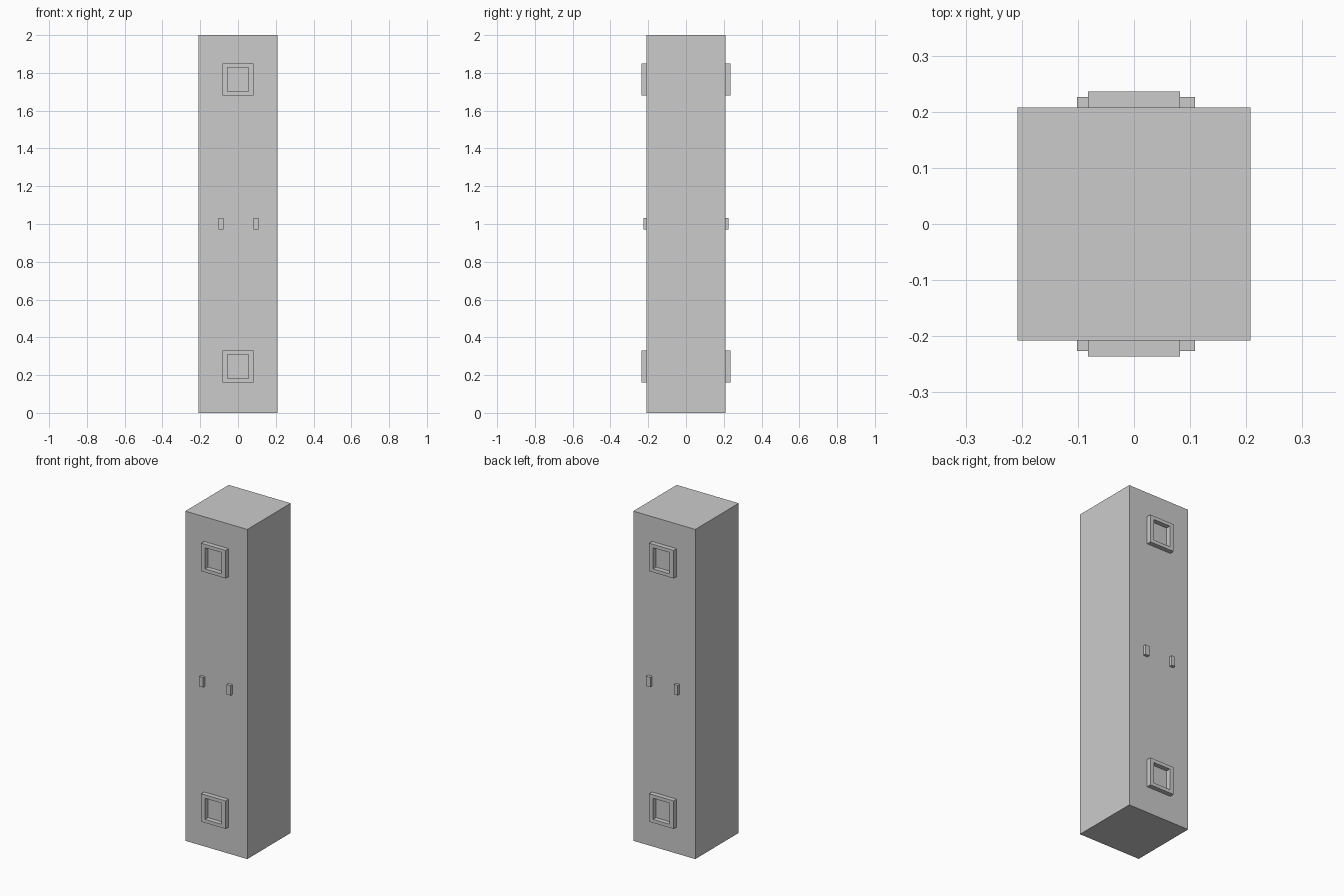
import bpy, bmesh
from mathutils import Matrix

if "Cube" in bpy.data.objects:
    bpy.data.objects.remove(bpy.data.objects["Cube"])

HALF = 0.208          # half width of the square column
FRAME_OUT = 0.236     # front face of the square frames
PEG_OUT = 0.226       # front face of the small pegs


def make_object(name, bm):
    bmesh.ops.recalc_face_normals(bm, faces=bm.faces)
    mesh = bpy.data.meshes.new(name)
    bm.to_mesh(mesh)
    bm.free()
    obj = bpy.data.objects.new(name, mesh)
    bpy.context.collection.objects.link(obj)
    return obj


def box(name, x0, x1, y0, y1, z0, z1):
    bm = bmesh.new()
    m = (Matrix.Translation(((x0 + x1) / 2, (y0 + y1) / 2, (z0 + z1) / 2))
         @ Matrix.Diagonal((x1 - x0, y1 - y0, z1 - z0, 1)))
    bmesh.ops.create_cube(bm, size=1, matrix=m)
    return make_object(name, bm)


def frame(name, side, zc):
    # Square ring standing on the column face, open in the middle
    bm = bmesh.new()

    def loop(hx, hz, y):
        return [bm.verts.new((sx * hx, side * y, zc + sz * hz))
                for sx, sz in ((-1, -1), (1, -1), (1, 1), (-1, 1))]

    loops = [loop(0.082, 0.085, HALF), loop(0.082, 0.085, FRAME_OUT),
             loop(0.056, 0.064, FRAME_OUT), loop(0.056, 0.064, HALF)]
    for k in range(4):
        a, b = loops[k], loops[(k + 1) % 4]
        for i in range(4):
            j = (i + 1) % 4
            bm.faces.new((a[i], a[j], b[j], b[i]))
    return make_object(name, bm)


# Column
box("column", -HALF, HALF, -HALF, HALF, 0, 2)

# Frames and pegs, repeated on the front and back faces
for label, side in (("front", -1), ("back", 1)):
    frame(f"{label}_upper_frame", side, 1.765)
    frame(f"{label}_lower_frame", side, 0.245)
    y0, y1 = sorted((side * (HALF - 0.002), side * PEG_OUT))
    box(f"{label}_left_peg", -0.102, -0.077, y0, y1, 0.972, 1.032)
    box(f"{label}_right_peg", 0.081, 0.109, y0, y1, 0.972, 1.032)
